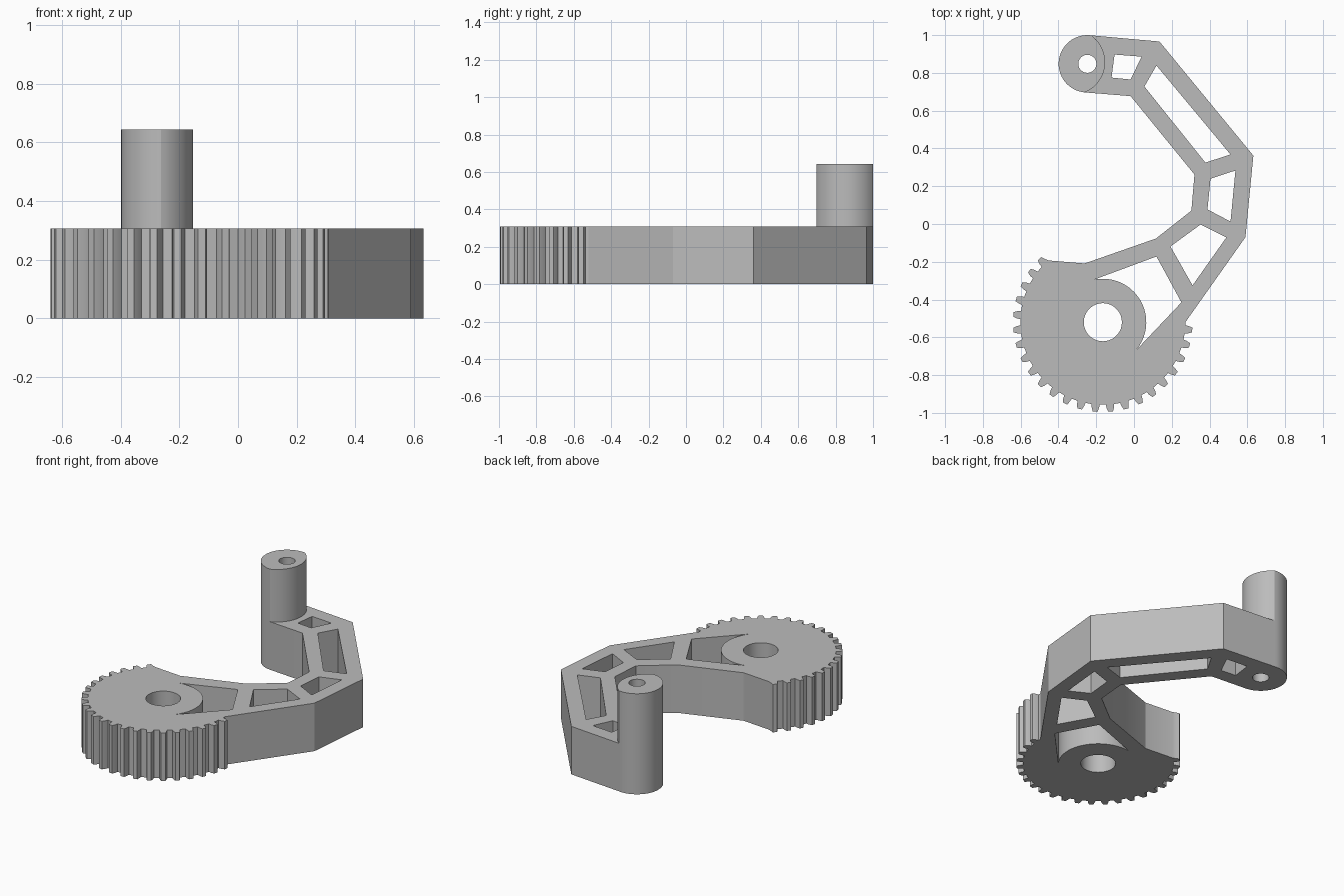
import bpy
from math import sin, cos, radians

if "Cube" in bpy.data.objects:
    bpy.data.objects.remove(bpy.data.objects["Cube"], do_unlink=True)

grey = bpy.data.materials.new("light grey")
grey.use_nodes = True
colour = (0.5, 0.5, 0.5, 1)
grey.diffuse_color = colour
grey.node_tree.nodes["Principled BSDF"].inputs["Base Color"].default_value = colour

GEAR = (-0.165, -0.52)
POST = (-0.247, 0.848)
ARM_TOP, POST_TOP = 0.307, 0.643


def polar(centre, r, deg):
    return (centre[0] + r * cos(radians(deg)), centre[1] + r * sin(radians(deg)))


def arc(centre, r, start, end, steps):
    return [polar(centre, r, start + (end - start) * i / steps) for i in range(steps + 1)]


def plate(name, loops, z0, z1):
    """Extrude an outline with holes between two heights."""
    curve = bpy.data.curves.new(name, "CURVE")
    curve.dimensions = "2D"
    curve.fill_mode = "BOTH"
    curve.extrude = (z1 - z0) / 2
    for loop in loops:
        s = curve.splines.new("POLY")
        s.points.add(len(loop) - 1)
        for p, (x, y) in zip(s.points, loop):
            p.co = (x, y, 0, 1)
        s.use_cyclic_u = True
    curve.materials.append(grey)
    ob = bpy.data.objects.new(name, curve)
    bpy.context.collection.objects.link(ob)
    ob.location.z = (z0 + z1) / 2
    bpy.ops.object.select_all(action="DESELECT")
    ob.select_set(True)
    bpy.context.view_layer.objects.active = ob
    bpy.ops.object.convert(target="MESH")
    # weld caps to walls so shading by angle works across them
    bpy.ops.object.mode_set(mode="EDIT")
    bpy.ops.mesh.select_all(action="SELECT")
    bpy.ops.mesh.remove_doubles(threshold=0.0001)
    bpy.ops.mesh.normals_make_consistent(inside=False)
    bpy.ops.object.mode_set(mode="OBJECT")
    bpy.ops.object.shade_smooth_by_angle(angle=radians(20))


# Gear teeth, clockwise from the right side round to the upper left
teeth = [polar(GEAR, 0.437, 0)]
for i in range(23):
    mid = 355 - 10 * i
    for offset, r in ((2.9, 0.437), (2.4, 0.456), (1.5, 0.475),
                      (-1.5, 0.475), (-2.4, 0.456), (-2.9, 0.437)):
        teeth.append(polar(GEAR, r, mid + offset))
teeth = teeth[:-1]

# Bent arm joining the gear sector to the post
outer_edge = [(0.135, 0.966), (0.632, 0.362), (0.59, -0.07)]
inner_edge = [(-0.452, -0.193), (-0.262, -0.209), (0.116, -0.077),
              (0.304, 0.071), (0.32, 0.262), (-0.018, 0.677)]
post_left = arc(POST, 0.152, 264, 82, 32)
outline = outer_edge + teeth + inner_edge + post_left

# Windows between the arm ribs
windows = [
    [(-0.103, 0.897), (0.04, 0.886), (-0.018, 0.765), (-0.119, 0.775)],
    [(0.119, 0.839), (0.511, 0.368), (0.378, 0.325), (0.055, 0.728)],
    [(0.405, 0.24), (0.537, 0.283), (0.511, 0.013), (0.389, 0.077)],
    [(0.193, -0.119), (0.352, -0.003), (0.489, -0.071), (0.31, -0.325)],
    [(0.119, -0.172), (0.251, -0.415)] + arc(GEAR, 0.23, -42, 102, 32),
]
gear_bore = arc(GEAR, 0.101, 0, 350, 35)
post_bore = arc(POST, 0.048, 0, 345, 23)

plate("gear_arm", [outline, gear_bore, post_bore] + windows, 0, ARM_TOP)

# Upright post with a flatter curve on its right side
post_right = arc((-0.326, 0.857), 0.173, 54.4, -68.4, 24)[1:-1]
plate("post", [post_left + post_right, post_bore], ARM_TOP, POST_TOP)
